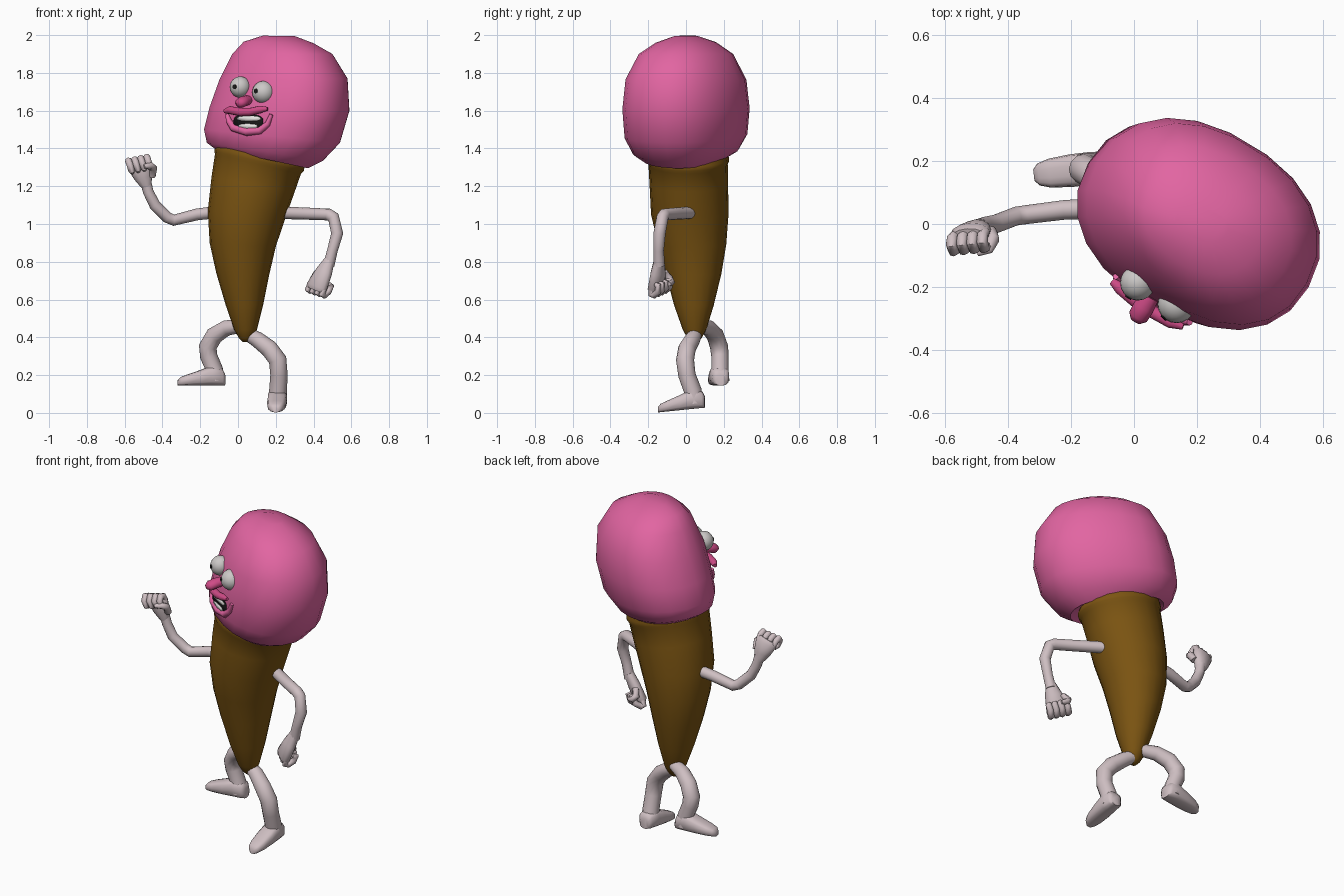
import bpy, bmesh, math
from mathutils import Vector as V
from mathutils.bvhtree import BVHTree

if "Cube" in bpy.data.objects:
    bpy.data.objects.remove(bpy.data.objects["Cube"])


def material(name, rgb):
    m = bpy.data.materials.new(name)
    m.use_nodes = True
    m.diffuse_color = (*rgb, 1)
    m.node_tree.nodes["Principled BSDF"].inputs["Base Color"].default_value = (*rgb, 1)
    return m


pink = material("pink", (.76, .13, .36))
deep_pink = material("deep pink", (.62, .07, .24))
brown = material("brown", (.2, .09, .006))
skin = material("pale skin", (.62, .52, .54))
eye_white = material("eye white", (.6, .58, .57))
tooth_white = material("tooth white", (.8, .79, .77))
black = material("black", (.01, .01, .01))


def finish(name, bm, mat, crease=1.0):
    bmesh.ops.recalc_face_normals(bm, faces=bm.faces)
    me = bpy.data.meshes.new(name)
    bm.to_mesh(me)
    bm.free()
    me.materials.append(mat)
    for f in me.polygons:
        f.use_smooth = True
    me.set_sharp_from_angle(angle=crease)
    ob = bpy.data.objects.new(name, me)
    bpy.context.collection.objects.link(ob)
    return ob


def skin_rings(bm, rings):
    """Bridge equal rings of points and cap both ends."""
    rows = [[bm.verts.new(p) for p in r] for r in rings]
    n = len(rows[0])
    for a, b in zip(rows, rows[1:]):
        for i in range(n):
            j = (i + 1) % n
            bm.faces.new((a[i], a[j], b[j], b[i]))
    bm.faces.new(rows[0])
    bm.faces.new(rows[-1])


def tube(bm, path, radii, side=V((0, 1, 0)), n=12):
    """Sweep an ellipse along a path; each radius is a number or (side, depth)."""
    path = [V(p) for p in path]
    rings = []
    for i, p in enumerate(path):
        before = (p - path[i - 1]).normalized() if i else V()
        after = (path[i + 1] - p).normalized() if i + 1 < len(path) else V()
        t = (before + after).normalized()
        s = (side - t * side.dot(t)).normalized()
        d = t.cross(s)
        r = radii[i] if isinstance(radii, (list, tuple)) else radii
        a, b = r if isinstance(r, tuple) else (r, r)
        rings.append([p + s * a * math.cos(w) + d * b * math.sin(w)
                      for w in (math.tau * k / n for k in range(n))])
    skin_rings(bm, rings)


def ball(name, centre, size, mat):
    bm = bmesh.new()
    bmesh.ops.create_uvsphere(bm, u_segments=20, v_segments=12, radius=1)
    for v in bm.verts:
        v.co = V(centre) + V(c * s for c, s in zip(v.co, size))
    return finish(name, bm, mat)


def power(v, e):
    return math.copysign(abs(v) ** e, v)


def body_rings(outline, table):
    """Tilted rings: left x, left z, right x, right z, y centre, y half width."""
    rings = []
    for xl, zl, xr, zr, yc, yh in table:
        rings.append([((xl + xr) / 2 + (xr - xl) / 2 * u, yc + yh * v,
                       (zl + zr) / 2 + (zr - zl) / 2 * u) for u, v in outline])
    return rings


# scoop head: oval turned towards its right
face = V((-.5, -.86, 0))
wide = V((.86, -.5, 0))
oval = []
for k in range(22):
    w = math.tau * k / 22
    oval.append(wide * .385 * power(math.cos(w), .9) - face * .287 * power(math.sin(w), .9))
mx, my = max(p.x for p in oval), max(p.y for p in oval)
oval = [(p.x / mx, p.y / my) for p in oval]
bm = bmesh.new()
skin_rings(bm, body_rings(oval, [
    (-.09, 1.43, .32, 1.33, 0, .18),
    (-.125, 1.4, .37, 1.295, 0, .22),
    (-.165, 1.43, .45, 1.335, 0, .28),
    (-.18, 1.5, .54, 1.43, 0, .325),
    (-.15, 1.62, .59, 1.6, 0, .337),
    (-.1, 1.76, .58, 1.77, 0, .32),
    (-.03, 1.9, .5, 1.9, 0, .25),
    (.03, 1.965, .4, 1.957, 0, .16),
    (.13, 1.997, .3, 1.995, 0, .06)]))
tree = BVHTree.FromBMesh(bm)
finish("scoop_head", bm, pink)

# cone body with a rolled rim
circle = [(math.cos(math.tau * k / 20), math.sin(math.tau * k / 20)) for k in range(20)]
bm = bmesh.new()
skin_rings(bm, body_rings(circle, [
    (-.1, 1.46, .33, 1.36, .01, .2),
    (-.122, 1.405, .352, 1.3, .01, .217),
    (-.125, 1.385, .348, 1.28, .01, .218),
    (-.122, 1.37, .333, 1.265, .011, .21),
    (-.14, 1.25, .3, 1.17, .015, .208),
    (-.16, 1.07, .25, 1.03, .02, .205),
    (-.15, .9, .2, .88, .033, .18),
    (-.115, .74, .165, .73, .04, .147),
    (-.065, .57, .133, .57, .042, .105),
    (-.02, .44, .1, .44, .045, .062),
    (.005, .395, .08, .395, .045, .037),
    (.025, .375, .06, .375, .045, .015)]))
finish("cone_body", bm, brown)


# arms
def limb(name, path, radii):
    bm = bmesh.new()
    tube(bm, path, radii)
    finish(name, bm, skin)


limb("right_arm", [(-.1, .05, 1.065), (-.22, .045, 1.05), (-.34, .03, 1.02), (-.375, .025, 1.035),
                   (-.44, .0, 1.1), (-.475, -.005, 1.17), (-.49, -.012, 1.23)],
     [.033, .031, .03, .03, .03, .028, .029])
limb("left_arm", [(.22, .03, 1.06), (.36, -.05, 1.055), (.48, -.115, 1.05), (.505, -.125, 1.035),
                  (.525, -.14, .95), (.5, -.145, .86), (.48, -.142, .78)],
     [.033, .032, .032, .032, .032, .028, .03])


# fists
def fist(name, wrist, knuckle, row, curl, thumb):
    wrist, knuckle, row, curl = V(wrist), V(knuckle), V(row).normalized(), V(curl).normalized()
    along = (knuckle - wrist).normalized()
    at = lambda r, a, c: knuckle + row * r + along * a + curl * c
    bm = bmesh.new()
    tube(bm, [wrist, wrist.lerp(knuckle, .45), knuckle, at(0, .02, .004)],
         [(.028, .028), (.05, .034), (.066, .034), (.056, .024)], row)
    for i in range(4):
        r = (i - 1.5) * .033
        tube(bm, [at(r, .0, .0), at(r, .03, .005), at(r, .036, .025), at(r, .015, .048),
                  at(r, -.02, .046), at(r, -.03, .025)],
             [.015, .018, .019, .018, .018, .01], row, 8)
    tube(bm, [at(thumb * .045, -.07, .01), at(thumb * .065, -.03, .03),
              at(thumb * .055, -.01, .055), at(thumb * .02, -.01, .066)],
         [.02, .021, .019, .011], along, 8)
    finish(name, bm, skin)


fist("right_fist", (-.485, -.01, 1.2), (-.52, -.03, 1.31), (.96, .1, .2), (0, -1, 0), 1)
fist("left_fist", (.485, -.142, .81), (.418, -.155, .668), (.75, -.6, -.25), (.6, .78, 0), -1)

# legs
limb("right_leg", [(.02, .08, .46), (-.06, .12, .45), (-.125, .155, .41), (-.16, .175, .35),
                   (-.155, .18, .3), (-.125, .18, .23), (-.12, .18, .17)],
     [.035, .042, .047, .048, .046, .045, .05])
limb("left_leg", [(.045, .05, .42), (.1, .035, .39), (.165, .005, .34), (.21, -.005, .28),
                  (.217, .005, .2), (.212, .035, .12), (.21, .045, .05)],
     [.035, .042, .047, .048, .046, .047, .05])


# feet with flat soles
def foot(name, heel, toe_dir):
    heel, d = V(heel), V(toe_dir).normalized()
    s = d.cross(V((0, 0, 1))).normalized()
    rings = []
    for t, w, h in [(0, .03, .06), (.015, .046, .09), (.07, .052, .105), (.13, .052, .082),
                    (.2, .046, .058), (.235, .035, .045), (.25, .018, .03)]:
        rings.append([heel + d * t + s * w * power(math.cos(a), .75)
                      + V((0, 0, h * (.5 + .5 * power(math.sin(a), .6))))
                      for a in (math.tau * k / 14 for k in range(14))])
    bm = bmesh.new()
    skin_rings(bm, rings)
    finish(name, bm, skin)


foot("right_foot", (-.07, .185, .145), (-1, -.12, 0))
foot("left_foot", (.212, .1, .027), (-.05, -1, -.1))

# eyes and pupils
for side, centre, r, look in (("right", V((.012, -.187, 1.725)), .056, V((-.55, -.83, .03))),
                              ("left", V((.135, -.255, 1.697)), .06, V((-.68, -.72, .13)))):
    ball(side + "_eye", centre, (r, r, r), eye_white)
    look.normalize()
    bm = bmesh.new()
    tube(bm, [centre + look * (r - .004), centre + look * (r + .002)], .013, V((0, 0, 1)), 6)
    finish(side + "_pupil", bm, black, .5)


# mouth parts wrapped onto the head
def on_face(x, z, lift):
    hit = tree.ray_cast(V((x, -2, z)), V((0, 1, 0)))[0]
    return (hit or V((x, -.15, z))) + face * lift


def plate(name, cx, cz, w, h, lift, mat):
    bm = bmesh.new()
    mid = bm.verts.new(on_face(cx, cz, lift))
    rim = [bm.verts.new(on_face(cx + w * power(math.cos(a), .7), cz + h * power(math.sin(a), .7), lift))
           for a in (math.tau * k / 20 for k in range(20))]
    for a, b in zip(rim, rim[1:] + rim[:1]):
        bm.faces.new((mid, a, b))
    ob = finish(name, bm, mat)
    ob.modifiers.new("thickness", "SOLIDIFY").thickness = .004


def lip(name, points, radii, lift, mat):
    bm = bmesh.new()
    tube(bm, [on_face(x, z, lift) for x, z in points], radii, V((0, 0, 1)), 10)
    finish(name, bm, mat)


plate("mouth", .06, 1.54, .078, .04, .012, black)
plate("upper_teeth", .065, 1.558, .062, .013, .018, tooth_white)
plate("lower_teeth", .06, 1.518, .05, .013, .018, tooth_white)
lip("upper_lip", [(-.055, 1.598), (-.03, 1.603), (.03, 1.592), (.08, 1.594), (.13, 1.606), (.17, 1.61)],
    [.012, .021, .022, .021, .02, .01], .028, deep_pink)
lip("lower_lip", [(-.055, 1.58), (-.045, 1.545), (-.02, 1.508), (.05, 1.488), (.12, 1.495),
                  (.16, 1.53), (.18, 1.58)], [.01, .016, .02, .022, .02, .016, .01], .006, pink)

# nose
bm = bmesh.new()
base = on_face(.05, 1.655, 0)
tube(bm, [base, base + face * .04 + V((0, 0, -.005)), base + face * .075 + V((0, 0, -.015)),
          base + face * .092 + V((0, 0, -.018))],
     [(.026, .03), (.028, .034), (.026, .032), (.013, .016)], V((0, 0, 1)))
finish("nose", bm, deep_pink)
